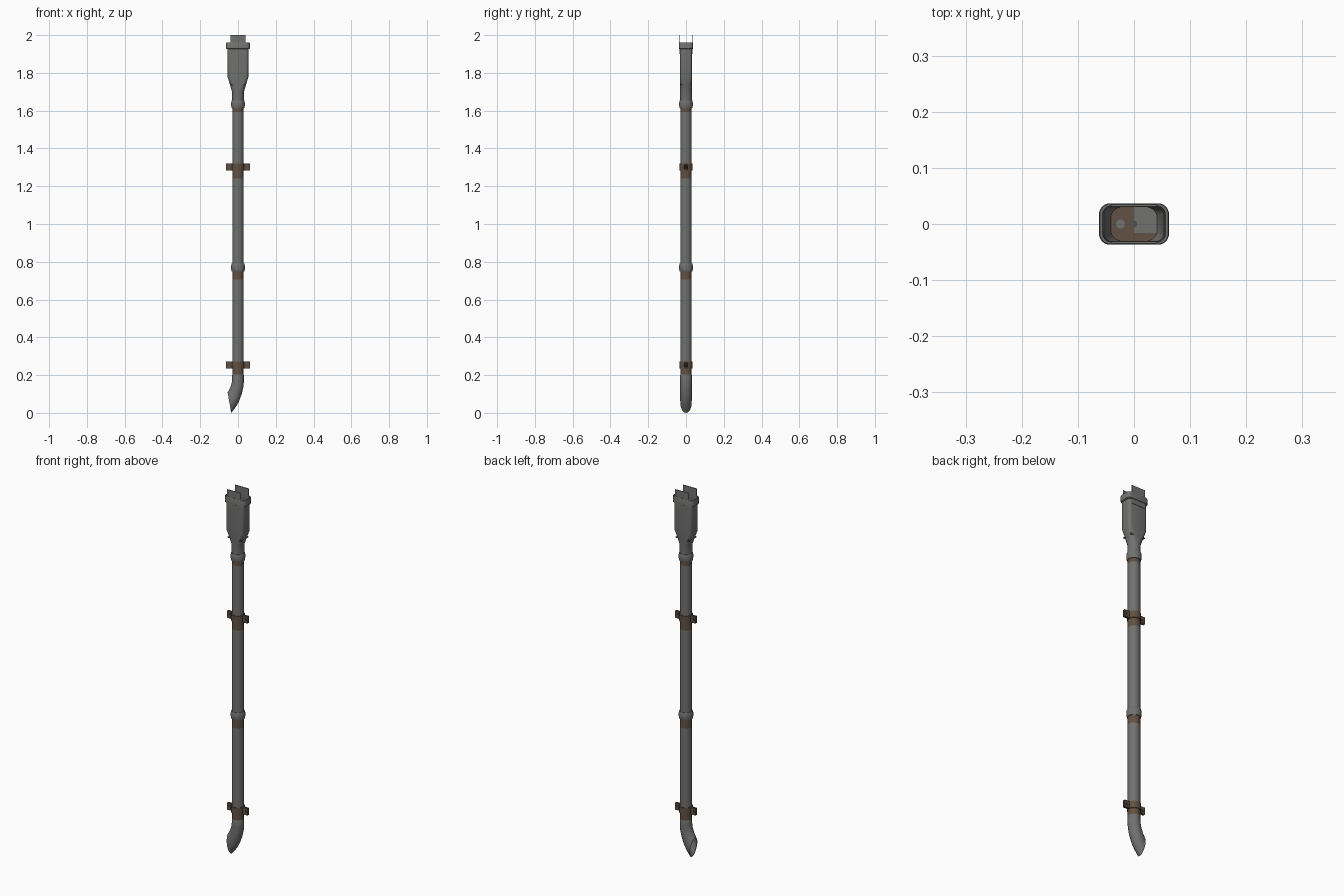
import bpy, bmesh, math
from mathutils import Vector

if "Cube" in bpy.data.objects:
    bpy.data.objects.remove(bpy.data.objects["Cube"])


def material(name, rgb):
    m = bpy.data.materials.new(name)
    m.diffuse_color = (*rgb, 1)
    m.use_nodes = True
    m.node_tree.nodes["Principled BSDF"].inputs["Base Color"].default_value = m.diffuse_color
    return m


STEEL = material("weathered steel", (0.165, 0.17, 0.162))
RUST = material("rust", (0.125, 0.082, 0.056))
BROWN = material("bracket brown", (0.115, 0.08, 0.053))
DARK = material("dark steel", (0.09, 0.09, 0.085))
MATS = [STEEL, RUST, BROWN, DARK]


def ring(z, hx, hy=None, r=None):
    """Rounded rectangle of 24 points; a circle when only hx is given."""
    hy = hx if hy is None else hy
    r = min(hx, hy) if r is None else r
    pts = []
    for q in range(4):
        sx, sy = ((1, 1), (-1, 1), (-1, -1), (1, -1))[q]
        for i in range(6):
            a = math.radians(90 * q + 15 * i + 7.5)
            pts.append(Vector((sx * (hx - r) + r * math.cos(a),
                               sy * (hy - r) + r * math.sin(a), z)))
    return pts


def finish(name, bm, angle=35):
    bmesh.ops.recalc_face_normals(bm, faces=bm.faces)
    me = bpy.data.meshes.new(name)
    bm.to_mesh(me)
    bm.free()
    for m in MATS:
        me.materials.append(m)
    ob = bpy.data.objects.new(name, me)
    bpy.context.collection.objects.link(ob)
    bpy.ops.object.select_all(action='DESELECT')
    ob.select_set(True)
    bpy.context.view_layer.objects.active = ob
    bpy.ops.object.shade_smooth_by_angle(angle=math.radians(angle))
    return ob


def loft(name, rings, mat=0, rule=None, closed=False):
    bm = bmesh.new()
    loops = [[bm.verts.new(p) for p in r] for r in rings]
    pairs = list(zip(loops, loops[1:]))
    if closed:
        pairs.append((loops[-1], loops[0]))
    for a, b in pairs:
        n = len(a)
        for i in range(n):
            j = (i + 1) % n
            f = bm.faces.new((a[i], a[j], b[j], b[i]))
            f.material_index = rule(f.calc_center_median()) if rule else mat
    return finish(name, bm)


def box(name, x, y, z, mat=0):
    bm = bmesh.new()
    bmesh.ops.create_cube(bm, size=1)
    for v in bm.verts:
        v.co = Vector([lo + (hi - lo) * (c + 0.5) for (lo, hi), c in zip((x, y, z), v.co)])
    for f in bm.faces:
        f.material_index = mat
    return finish(name, bm)


# Straight pipe, rusted under each joint and bracket
BANDS = [(0.20, 0.24), (0.705, 0.755), (1.24, 1.29), (1.592, 1.615)]
levels = [0.19] + [z for b in BANDS for z in b] + [1.66]
loft("pipe", [ring(z, 0.030) for z in levels],
     rule=lambda c: 1 if any(a < c.z < b for a, b in BANDS) else 0)

# Rounded joint collars
for name, z in (("middle_collar", 0.748), ("upper_collar", 1.612)):
    prof = [(0, .029), (0, .033), (.008, .0355), (.016, .0365), (.028, .0365),
            (.036, .0355), (.043, .033), (.043, .029)]
    loft(name, [ring(z + dz, r) for dz, r in prof])

# Hopper head: flattened box funnelling into the pipe, open at the top
loft("hopper", [
    ring(1.65, 0.031), ring(1.70, 0.032),
    ring(1.735, 0.042, 0.032, 0.025), ring(1.778, 0.055, 0.0325, 0.016),
    ring(1.94, 0.056, 0.0325, 0.016),
    ring(1.94, 0.053, 0.0305, 0.014), ring(1.778, 0.052, 0.0305, 0.014),
    ring(1.735, 0.040, 0.030, 0.02), ring(1.72, 0.036, 0.029, 0.025)])

# Rim around the hopper mouth
loft("hopper_rim", [
    ring(1.925, 0.0555, 0.032, 0.016), ring(1.928, 0.0625, 0.037, 0.02),
    ring(1.957, 0.0625, 0.037, 0.02), ring(1.961, 0.061, 0.0355, 0.019),
    ring(1.961, 0.056, 0.0325, 0.016), ring(1.93, 0.054, 0.031, 0.015)], closed=True)

# Upright mounting plates at the front and back of the mouth
for name, s in (("front_plate", -1), ("back_plate", 1)):
    box(name, (-0.041, 0.041), sorted((s * 0.0315, s * 0.0345)), (1.90, 2.0))

# Partly rusted floor inside the hopper, with drain holes
box("floor_rusty_half", (-0.041, 0), (-0.031, 0.031), (1.735, 1.74), 1)
box("floor_rusty_strip", (0, 0.041), (-0.031, -0.016), (1.735, 1.74), 1)
box("floor_clean", (0, 0.041), (-0.016, 0.031), (1.735, 1.74), 0)
for i, x in enumerate((-0.024, 0.0, 0.022)):
    bm = bmesh.new()
    bmesh.ops.create_circle(bm, cap_ends=True, segments=12, radius=0.006 if i == 1 else 0.008)
    for v in bm.verts:
        v.co += Vector((x, 0, 1.7415))
    for f in bm.faces:
        f.material_index = 3 if i == 1 else 0
    finish("drain_hole_%d" % i, bm)

# Clamp brackets: band, paired side tabs and bolts
for name, z0 in (("lower", 0.235), ("upper", 1.283)):
    z1 = z0 + 0.037
    loft(name + "_clamp_band", [ring(z0, .029), ring(z0, .034), ring(z1, .034), ring(z1, .029)], 2)
    for side, s in (("left", -1), ("right", 1)):
        for part, t in (("front", -1), ("back", 1)):
            box(f"{name}_{side}_{part}_tab", sorted((s * 0.030, s * 0.0625)),
                sorted((t * 0.002, t * 0.007)), (z0, z1), 2)
        bm = bmesh.new()
        bmesh.ops.create_cone(bm, cap_ends=True, segments=6, radius1=0.007,
                              radius2=0.007, depth=0.022)
        for v in bm.verts:
            v.co = Vector((v.co.x + s * 0.048, v.co.z, v.co.y + (z0 + z1) / 2))
        for f in bm.faces:
            f.material_index = 2
        finish(f"{name}_{side}_bolt", bm)


# Outlet elbow bending to the left, cut off steeply at the mouth
def tilted(lx, lz, rx, rz, w=0.031):
    c, h = Vector(((lx + rx) / 2, 0, (lz + rz) / 2)), Vector(((rx - lx) / 2, 0, (rz - lz) / 2))
    return [c + h * math.cos(a) + Vector((0, w * math.sin(a), 0))
            for a in (math.tau * i / 24 for i in range(24))]


loft("outlet_elbow", [
    tilted(-.029, .205, .029, .205, .029), tilted(-.031, .20, .031, .20),
    tilted(-.031, .175, .031, .165), tilted(-.034, .155, .028, .135),
    tilted(-.040, .138, .020, .10), tilted(-.047, .122, .004, .058),
    tilted(-.051, .115, -.014, .028), tilted(-.055, .108, -.036, .0, .030),
    tilted(-.053, .104, -.036, .005, .027), tilted(-.044, .116, .000, .060, .027),
    tilted(-.031, .15, .025, .135, .027), tilted(-.027, .20, .027, .20, .027)])
